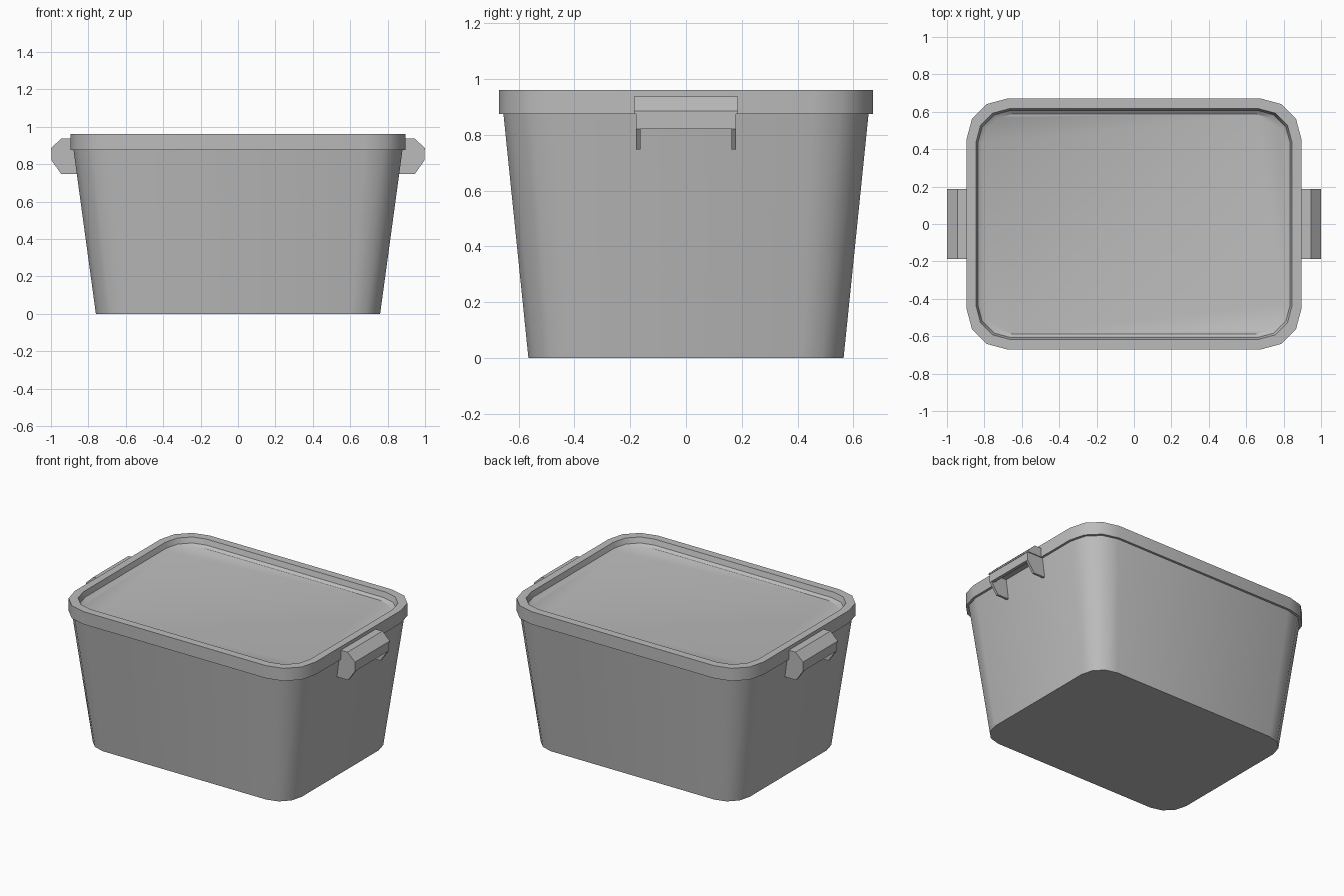
import bpy, bmesh
from math import sin, cos, pi, radians

cube = bpy.data.objects.get("Cube")
if cube:
    bpy.data.objects.remove(cube, do_unlink=True)

GREY = (0.5, 0.5, 0.5, 1)
plastic = bpy.data.materials.new("grey plastic")
plastic.use_nodes = True
plastic.diffuse_color = GREY
plastic.node_tree.nodes["Principled BSDF"].inputs["Base Color"].default_value = GREY


def finish(name, bm, smooth=False):
    bmesh.ops.recalc_face_normals(bm, faces=bm.faces)
    mesh = bpy.data.meshes.new(name)
    bm.to_mesh(mesh)
    bm.free()
    mesh.materials.append(plastic)
    obj = bpy.data.objects.new(name, mesh)
    bpy.context.collection.objects.link(obj)
    if smooth:
        bpy.ops.object.select_all(action='DESELECT')
        obj.select_set(True)
        bpy.context.view_layer.objects.active = obj
        bpy.ops.object.shade_smooth_by_angle(angle=radians(35))
    return obj


def rounded_ring(bm, hx, hy, r, z, steps=3):
    """Rounded rectangle of vertices at height z."""
    ring = []
    for q, (sx, sy) in enumerate([(1, 1), (-1, 1), (-1, -1), (1, -1)]):
        for i in range(steps + 1):
            a = (q + i / steps) * pi / 2
            ring.append(bm.verts.new((sx * (hx - r) + r * cos(a),
                                      sy * (hy - r) + r * sin(a), z)))
    return ring


def loft(name, sections):
    """Skin a stack of rounded rectangles and cap both ends."""
    bm = bmesh.new()
    rings = [rounded_ring(bm, *s) for s in sections]
    n = len(rings[0])
    for a, b in zip(rings, rings[1:]):
        for i in range(n):
            j = (i + 1) % n
            bm.faces.new((a[i], a[j], b[j], b[i]))
    bm.faces.new(rings[0])
    bm.faces.new(rings[-1])
    return finish(name, bm, True)


def extrude_y(name, profile, y0, y1, side):
    """Prism with an xz profile, mirrored to the chosen side."""
    bm = bmesh.new()
    near, far = [[bm.verts.new((side * x, y, z)) for x, z in profile]
                 for y in (y0, y1)]
    n = len(profile)
    for i in range(n):
        j = (i + 1) % n
        bm.faces.new((near[i], near[j], far[j], far[i]))
    bm.faces.new(near)
    bm.faces.new(far)
    return finish(name, bm)


# Tapered tub
loft("tub", [(0.76, 0.565, 0.155, 0), (0.88, 0.655, 0.205, 0.88)])

# Lid with raised rim and sunken panel
loft("lid", [(0.86, 0.635, 0.19, 0.875), (0.895, 0.67, 0.215, 0.875),
             (0.895, 0.67, 0.215, 0.96), (0.845, 0.617, 0.18, 0.96),
             (0.835, 0.607, 0.175, 0.925), (0.81, 0.588, 0.16, 0.91)])

# Handles: lid tab on top, grip plate and two side cheeks below
tab = [(0.88, 0.875), (0.88, 0.937), (0.945, 0.937), (1, 0.885), (1, 0.875)]
grip = [(0.975, 0.82), (0.975, 0.875), (0.997, 0.875), (0.997, 0.82)]
cheek = [(0.85, 0.747), (0.87, 0.875), (0.997, 0.875), (0.997, 0.82), (0.945, 0.747)]
for side, label in ((1, "left"), (-1, "right")):
    extrude_y(label + "_lid_tab", tab, -0.186, 0.186, side)
    extrude_y(label + "_handle_grip", grip, -0.165, 0.165, side)
    for end, y in (("front", -0.18), ("back", 0.164)):
        extrude_y(f"{label}_handle_{end}_cheek", cheek, y, y + 0.016, side)
